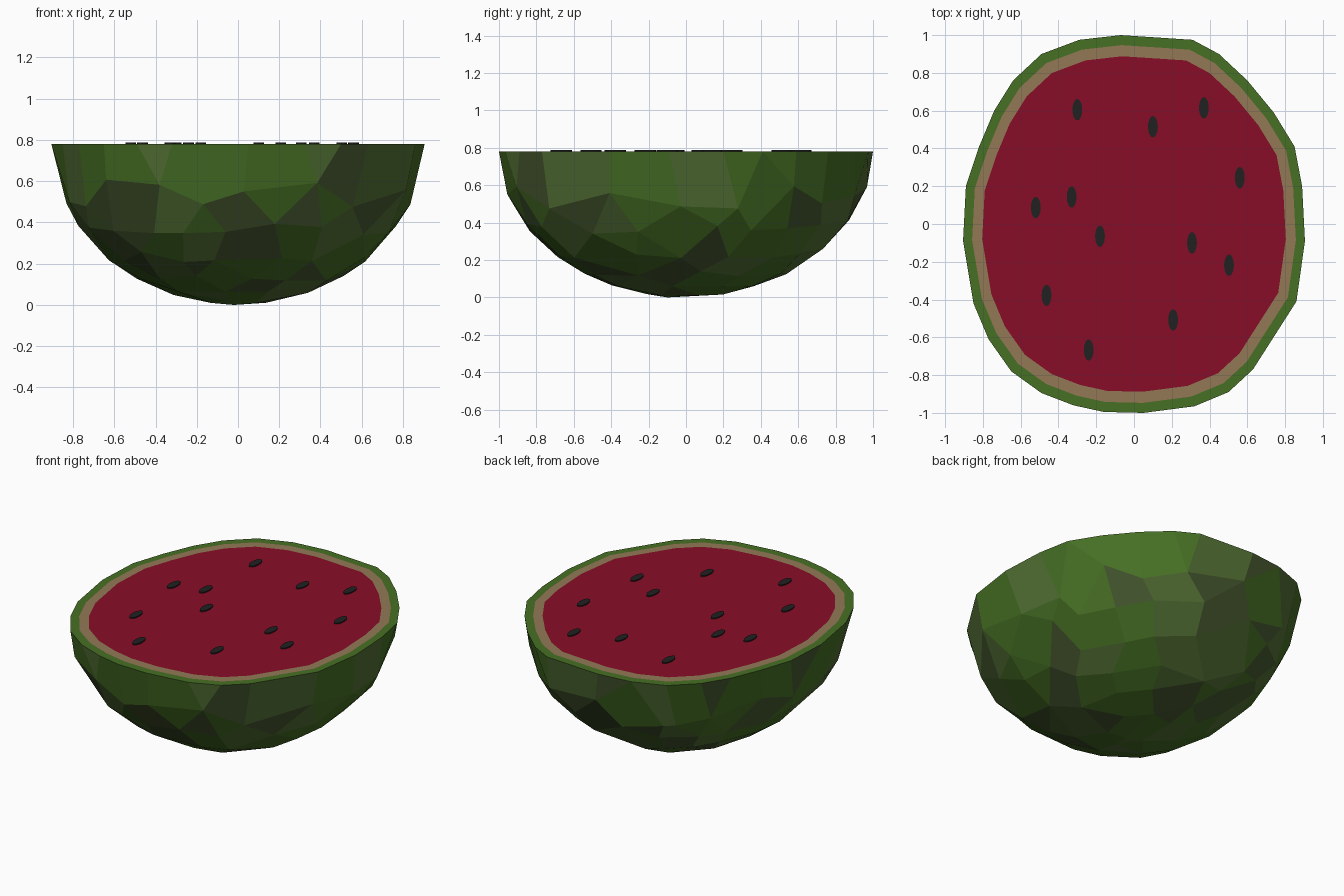
import bpy, bmesh, math, random

if "Cube" in bpy.data.objects:
    bpy.data.objects.remove(bpy.data.objects["Cube"])

random.seed(4)
TOP = 0.78

# Outline of the cut face, clockwise from the back, then made anticlockwise
RIM = [(-.07, 1), (.31, .975), (.45, .9), (.6, .76), (.74, .59), (.85, .41),
       (.89, .2), (.905, -.09), (.86, -.41), (.63, -.77), (.5, -.89),
       (.32, -.965), (.05, -1), (-.16, -.995), (-.32, -.96), (-.49, -.895),
       (-.65, -.78), (-.77, -.61), (-.85, -.42), (-.905, -.09), (-.89, .2),
       (-.82, .41), (-.74, .6), (-.64, .76), (-.49, .9), (-.29, .975)][::-1]


def material(name, rgb):
    m = bpy.data.materials.new(name)
    m.diffuse_color = (*rgb, 1)
    m.use_nodes = True
    m.node_tree.nodes["Principled BSDF"].inputs["Base Color"].default_value = m.diffuse_color
    return m


def finish(bm, name, mats):
    mesh = bpy.data.meshes.new(name)
    bm.to_mesh(mesh)
    bm.free()
    for m in mats:
        mesh.materials.append(m)
    ob = bpy.data.objects.new(name, mesh)
    bpy.context.collection.objects.link(ob)
    return ob


def loop(bm, k):
    return [bm.verts.new((x * k, y * k, TOP)) for x, y in RIM]


def band(bm, a, b):
    n = len(a)
    return [bm.faces.new((a[i], a[(i + 1) % n], b[(i + 1) % n], b[i])) for i in range(n)]


def rim_point(t):
    i, f = int(t) % len(RIM), t % 1
    a, b = RIM[i], RIM[(i + 1) % len(RIM)]
    return a[0] + (b[0] - a[0]) * f, a[1] + (b[1] - a[1]) * f


greens = [material("rind_green", (.062, .16, .018)),
          material("rind_light", (.085, .16, .035)),
          material("rind_olive", (.06, .095, .028))]
cream = material("pith", (.29, .19, .09))
red = material("flesh", (.25, .004, .021))
black = material("seed", (.015, .015, .015))

# Rind: faceted bowl, the hull of the rim and staggered rings below it
bm = bmesh.new()
outer = loop(bm, 1)
rings = [(.95, .58, 20), (.855, .415, 20), (.715, .27, 17),
         (.55, .155, 13), (.375, .068, 9), (.19, .02, 6)]
for r, (k, z, count) in enumerate(rings):
    for i in range(count):
        x, y = rim_point((i + .5 * (r % 2) + random.uniform(-.2, .2)) * len(RIM) / count)
        s = k + random.uniform(-.035, .03)
        depth = math.sqrt(1 - s * s)
        bm.verts.new((x * s, y * s, TOP - TOP * depth))
bm.verts.new((-.02, -.1, 0))
bmesh.ops.convex_hull(bm, input=bm.verts[:])
lid = [f for f in bm.faces if all(v.co.z > TOP - .001 for v in f.verts)]
bmesh.ops.delete(bm, geom=lid, context='FACES_ONLY')
bmesh.ops.delete(bm, geom=[v for v in bm.verts if not v.link_faces], context='VERTS')
bmesh.ops.join_triangles(bm, faces=bm.faces[:], angle_face_threshold=.35,
                         angle_shape_threshold=.8)
for f in bm.faces:
    f.material_index = random.choice((0, 0, 1, 2))
# Green edge of the cut face
outer = loop(bm, 1)
band(bm, outer, loop(bm, .947))
bmesh.ops.remove_doubles(bm, verts=bm.verts[:], dist=.0005)
finish(bm, "rind", greens)

# Pale ring between rind and flesh
bm = bmesh.new()
band(bm, loop(bm, .947), loop(bm, .888))
finish(bm, "pith_ring", [cream])

# Red cut face
bm = bmesh.new()
bm.faces.new(loop(bm, .888))
finish(bm, "flesh", [red])

# Flat oval seeds
SEEDS = [(-.3, .605), (.1, .515), (.37, .615), (.56, .245), (-.52, .087), (-.33, .143),
         (-.18, -.065), (.307, -.1), (.503, -.218), (-.463, -.378), (.207, -.508),
         (-.24, -.667)]
for n, (x, y) in enumerate(SEEDS, 1):
    bm = bmesh.new()
    bmesh.ops.create_cone(bm, cap_ends=True, segments=16, radius1=1, radius2=1, depth=1)
    bmesh.ops.scale(bm, vec=(.026, .057, .012), verts=bm.verts[:])
    ob = finish(bm, f"seed_{n}", [black])
    ob.location = (x, y, TOP + .001)
